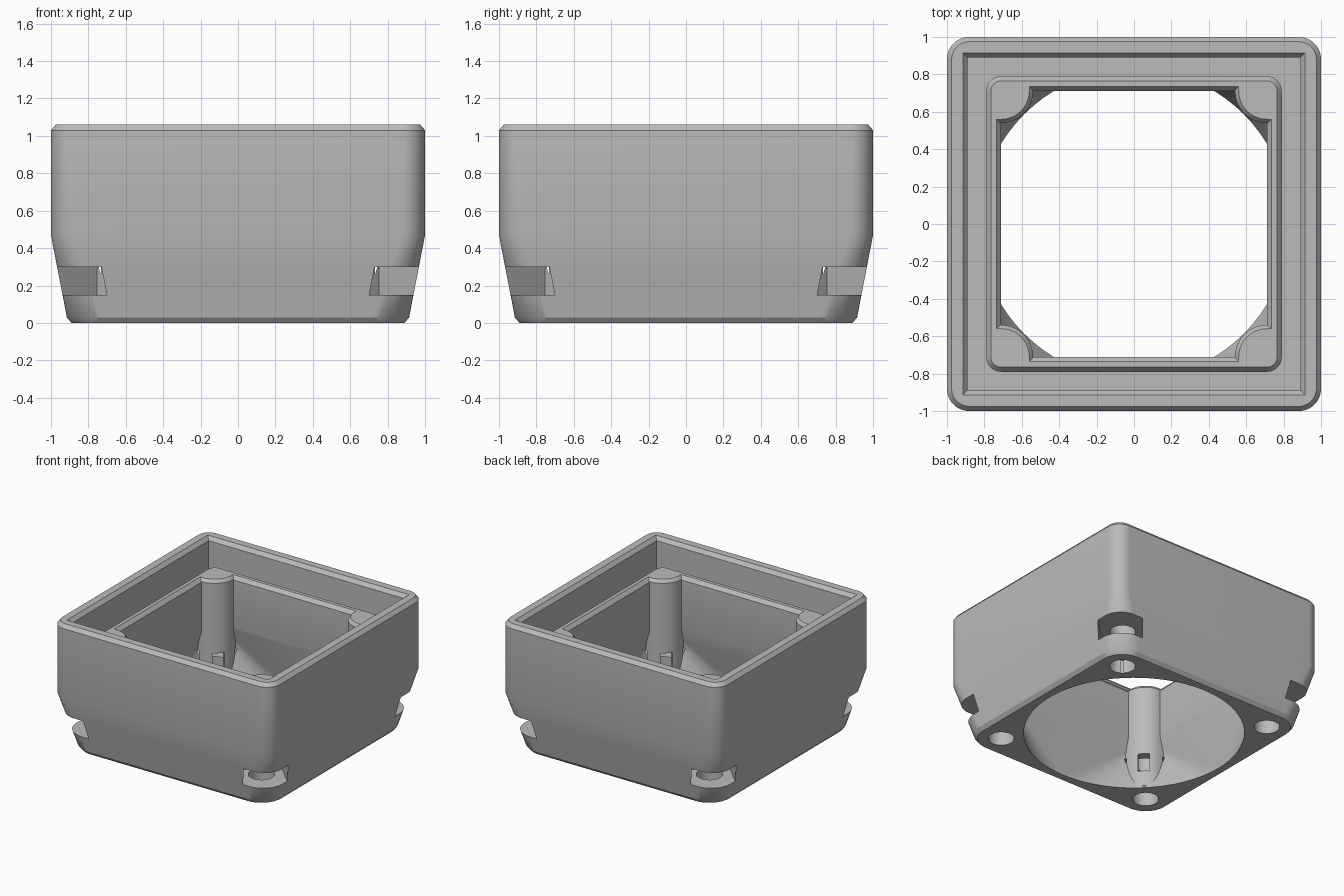
import bpy, bmesh, math
from mathutils import Matrix

cube = bpy.data.objects.get("Cube")
if cube:
    bpy.data.objects.remove(cube, do_unlink=True)

grey = bpy.data.materials.new("plain grey")
grey.use_nodes = True
colour = (0.5, 0.5, 0.5, 1)
grey.diffuse_color = colour
grey.node_tree.nodes["Principled BSDF"].inputs["Base Color"].default_value = colour

HOLE = 0.71          # screw position on both axes
DIAG = HOLE * math.sqrt(2)
SEGS = 20            # steps per rounded corner


def make_object(name, bm):
    bmesh.ops.remove_doubles(bm, verts=bm.verts, dist=0.0004)
    bmesh.ops.recalc_face_normals(bm, faces=bm.faces)
    mesh = bpy.data.meshes.new(name)
    bm.to_mesh(mesh)
    bm.free()
    mesh.materials.append(grey)
    obj = bpy.data.objects.new(name, mesh)
    bpy.context.collection.objects.link(obj)
    return obj


def rounded_square(half, radius):
    pts = []
    for corner in range(4):
        for i in range(SEGS + 1):
            a = math.pi / 2 * i / SEGS
            x = half - radius + radius * math.cos(a)
            y = half - radius + radius * math.sin(a)
            for _ in range(corner):
                x, y = -y, x
            pts.append((x, y))
    return pts


def loft(name, sections, closed):
    """Skin a stack of (outline, height) sections; close as a ring or cap it."""
    bm = bmesh.new()
    rings = [[bm.verts.new((x, y, z)) for x, y in pts] for pts, z in sections]
    n = len(rings[0])
    pairs = list(zip(rings, rings[1:]))
    if closed:
        pairs.append((rings[-1], rings[0]))
    else:
        bm.faces.new(rings[0])
        bm.faces.new(rings[-1])
    for a, b in pairs:
        for i in range(n):
            j = (i + 1) % n
            bm.faces.new((a[i], a[j], b[j], b[i]))
    return make_object(name, bm)


def diagonal_box(name, near, far, width, low, high, angle):
    bm = bmesh.new()
    size = Matrix.Diagonal((far - near, width, high - low, 1))
    place = Matrix.Translation(((near + far) / 2, 0, (low + high) / 2))
    bmesh.ops.create_cube(bm, size=1, matrix=Matrix.Rotation(angle, 4, 'Z') @ place @ size)
    return make_object(name, bm)


def screw_hole(angle, top):
    bm = bmesh.new()
    place = Matrix.Rotation(angle, 4, 'Z') @ Matrix.Translation((DIAG, 0, top / 2 - 0.05))
    bmesh.ops.create_cone(bm, cap_ends=True, segments=32, radius1=0.098, radius2=0.098,
                          depth=top + 0.1, matrix=place)
    return make_object("screw_hole_cutter", bm)


def post_outline(radius):
    pts = [(0.745, 0.745), (HOLE - radius, 0.745)]
    for i in range(17):
        a = math.pi + math.pi / 2 * i / 16
        pts.append((HOLE + radius * math.cos(a), HOLE + radius * math.sin(a)))
    return pts + [(0.745, HOLE - radius)]


def combine(target, tool, operation):
    mod = target.modifiers.new(operation, 'BOOLEAN')
    mod.object, mod.operation, mod.solver = tool, operation, 'EXACT'
    bpy.context.view_layer.objects.active = target
    bpy.ops.object.modifier_apply(modifier=mod.name)
    bpy.data.objects.remove(tool, do_unlink=True)


# Housing: outer wall, rim, recess, inner lip and square-to-round duct
profile = [
    (0.89, 0.18, 0), (0.915, 0.205, 0.03), (1, 0.12, 0.47), (1, 0.12, 1.03),
    (0.975, 0.095, 1.06), (0.915, 0, 1.06), (0.89, 0, 1.03), (0.89, 0, 0.72),
    (0.79, 0.08, 0.72), (0.79, 0.08, 0.87), (0.765, 0.055, 0.9),
    (0.735, 0, 0.9), (0.71, 0, 0.87), (0.71, 0, 0.47), (0.83, 0.83, 0),
]
housing = loft("duct_housing", [(rounded_square(h, r), z) for h, r, z in profile], True)

# Corner posts, then nut slots, screw holes and small windows
for k in range(4):
    angle = math.pi / 4 + k * math.pi / 2
    post = loft("corner_post", [(post_outline(0.17), 0.02), (post_outline(0.17), 0.875),
                                (post_outline(0.15), 0.9)], False)
    post.data.transform(Matrix.Rotation(k * math.pi / 2, 4, 'Z'))
    combine(housing, post, 'UNION')
    for cutter in (diagonal_box("nut_slot_cutter", 0.9, 1.6, 0.335, 0.15, 0.3, angle),
                   screw_hole(angle, 0.5),
                   diagonal_box("window_cutter", 0.78, 0.95, 0.09, 0.15, 0.3, angle)):
        combine(housing, cutter, 'DIFFERENCE')

# Smooth curved walls, crisp chamfers
bpy.ops.object.select_all(action='DESELECT')
housing.select_set(True)
bpy.context.view_layer.objects.active = housing
bpy.ops.object.shade_smooth_by_angle(angle=math.radians(25))
